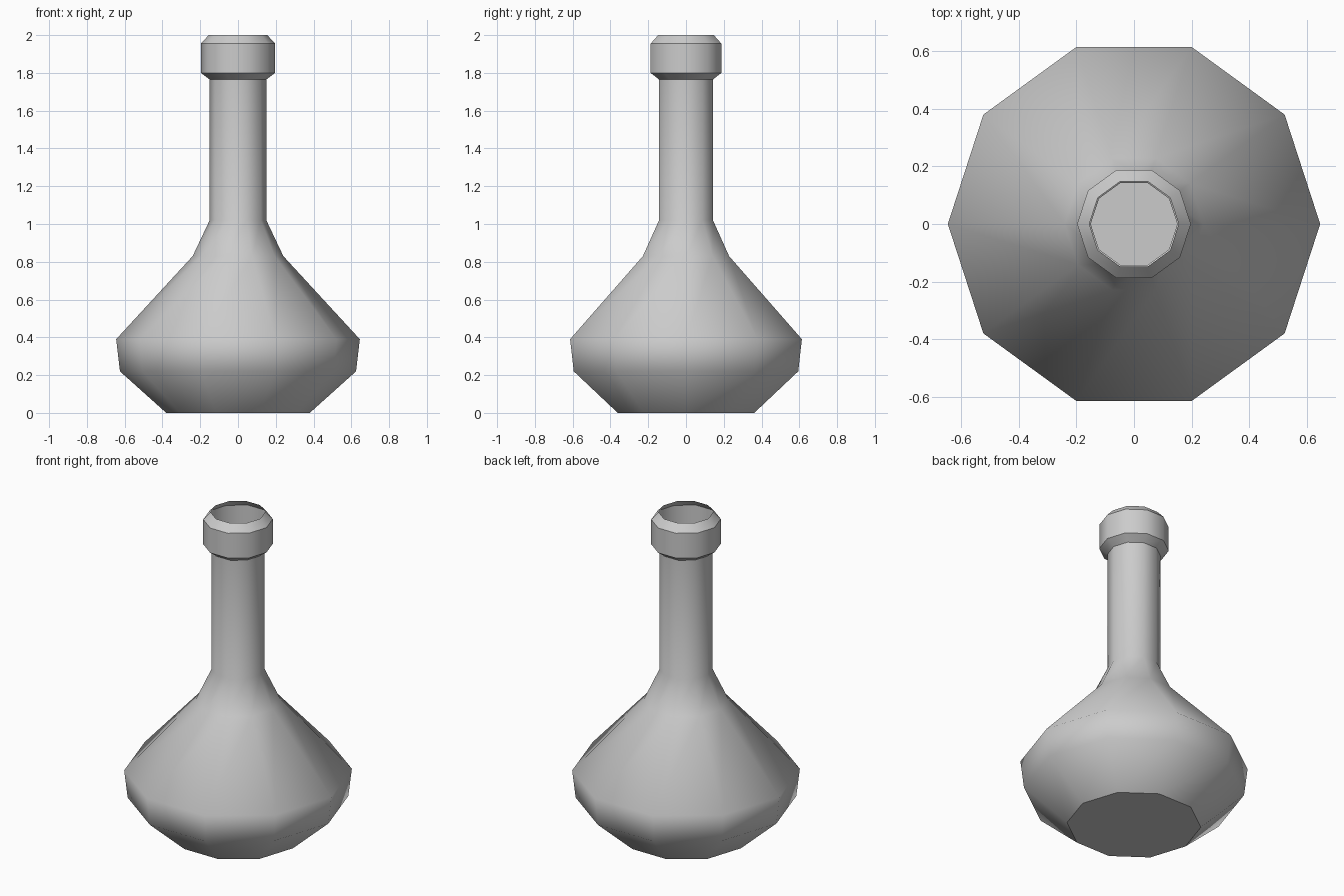
import bpy
import bmesh
from math import cos, sin, tau

cube = bpy.data.objects.get("Cube")
if cube:
    bpy.data.objects.remove(cube)

SIDES = 10

# One flat grey for the whole flask
grey = bpy.data.materials.new("grey")
grey.use_nodes = True
colour = (0.6, 0.6, 0.6, 1)
grey.diffuse_color = colour
grey.node_tree.nodes["Principled BSDF"].inputs["Base Color"].default_value = colour


def ring(bm, radius, z):
    return [bm.verts.new((radius * cos(tau * i / SIDES), radius * sin(tau * i / SIDES), z))
            for i in range(SIDES)]


# Outline from base to rim: radius, height, whether the ring is a crisp edge
profile = [
    (0.38, 0.0, True),     # base
    (0.625, 0.22, False),  # lower belly
    (0.645, 0.39, False),  # widest belly
    (0.24, 0.83, False),   # shoulder
    (0.15, 1.02, False),   # neck bottom
    (0.15, 1.765, True),   # neck top
    (0.197, 1.80, True),   # lip underside
    (0.197, 1.955, True),  # lip shoulder
    (0.155, 2.0, True),    # open rim
]

bm = bmesh.new()
rings = [ring(bm, r, z) for r, z, crisp in profile]

# Closed flat base, then the thin open shell
bm.faces.new(reversed(rings[0]))
for low, high in zip(rings, rings[1:]):
    for i in range(SIDES):
        j = (i + 1) % SIDES
        bm.faces.new((low[i], low[j], high[j], high[i])).smooth = True

# Crisp horizontal edges; everything else is shaded smooth
for loop, (r, z, crisp) in zip(rings, profile):
    for i in range(SIDES):
        bm.edges.get((loop[i], loop[(i + 1) % SIDES])).smooth = not crisp

mesh = bpy.data.meshes.new("flask")
bm.to_mesh(mesh)
bm.free()
mesh.materials.append(grey)
flask = bpy.data.objects.new("flask", mesh)
bpy.context.collection.objects.link(flask)
